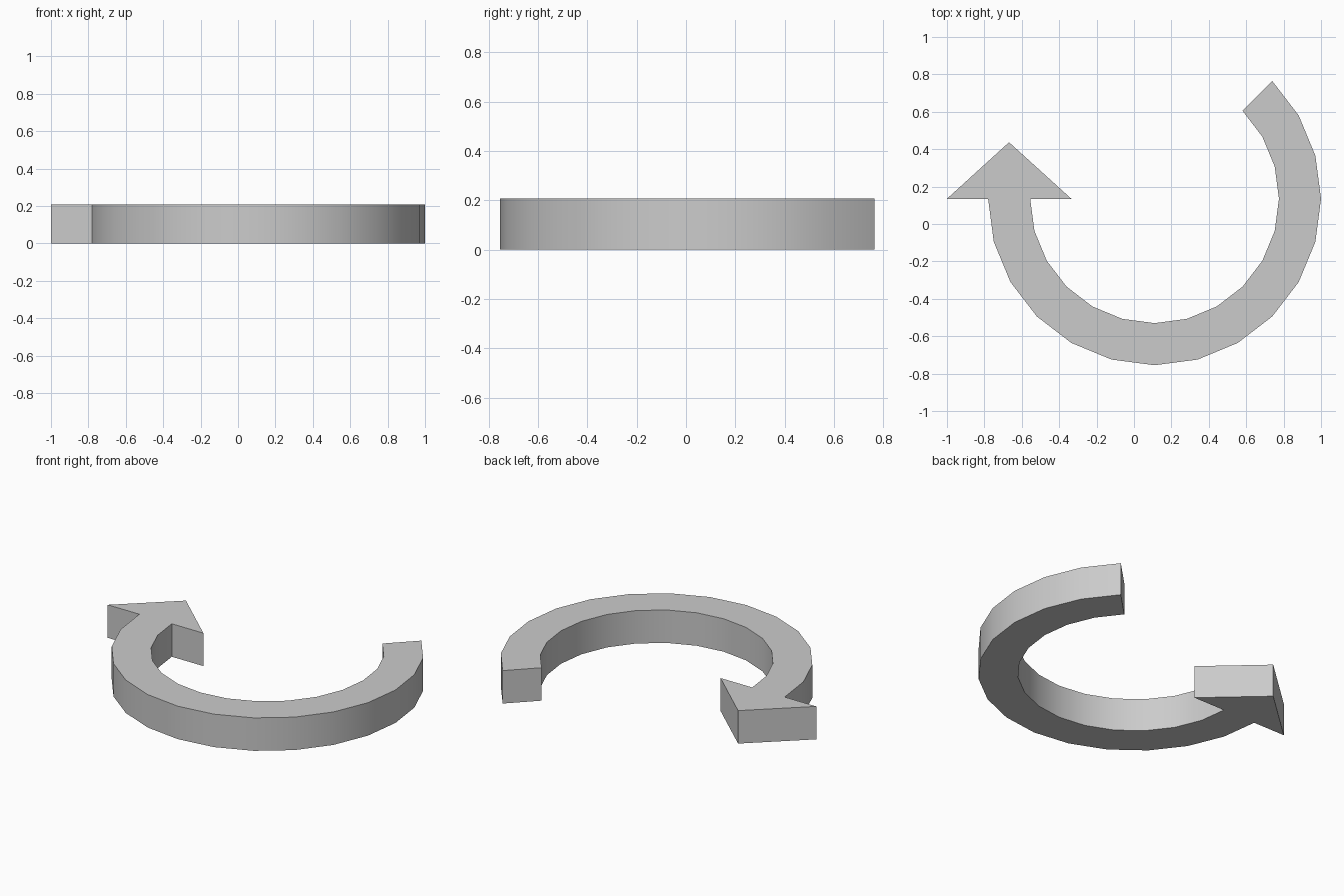
import bpy, bmesh
from math import cos, sin, radians
from mathutils import Vector

default = bpy.data.objects.get("Cube")
if default:
    bpy.data.objects.remove(default)

CENTER = Vector((0.11, 0.135, 0))
OUTER, INNER = 0.89, 0.665
HEIGHT = 0.207
START, STEP, SEGMENTS = 180, 15, 15

grey = bpy.data.materials.new("grey")
grey.use_nodes = True
colour = (0.6, 0.6, 0.6, 1)
grey.diffuse_color = colour
grey.node_tree.nodes["Principled BSDF"].inputs["Base Color"].default_value = colour

bm = bmesh.new()


def arc(radius):
    """Vertices along the curved shaft, from the arrowhead to the tail."""
    angles = [radians(START + STEP * i) for i in range(SEGMENTS + 1)]
    return [bm.verts.new(CENTER + radius * Vector((cos(a), sin(a), 0))) for a in angles]


# Curved shaft
outer, inner = arc(OUTER), arc(INNER)
for i in range(SEGMENTS):
    bm.faces.new((outer[i], outer[i + 1], inner[i + 1], inner[i]))

# Arrowhead, sharing the first edge of the shaft
left_barb, right_barb, tip = (
    bm.verts.new(p) for p in ((-1, CENTER.y, 0), (-0.335, CENTER.y, 0), (-0.668, 0.437, 0)))
bm.faces.new((left_barb, outer[0], inner[0], right_barb, tip))

# Thicken the flat outline into a solid
extruded = bmesh.ops.extrude_face_region(bm, geom=bm.faces[:], use_keep_orig=True)
top = [v for v in extruded["geom"] if isinstance(v, bmesh.types.BMVert)]
bmesh.ops.translate(bm, verts=top, vec=(0, 0, HEIGHT))
bmesh.ops.recalc_face_normals(bm, faces=bm.faces[:])

mesh = bpy.data.meshes.new("curved_arrow")
bm.to_mesh(mesh)
bm.free()
mesh.materials.append(grey)
arrow = bpy.data.objects.new("curved_arrow", mesh)
bpy.context.collection.objects.link(arrow)

# Smooth the curved walls and keep the corners sharp
bpy.ops.object.select_all(action='DESELECT')
arrow.select_set(True)
bpy.context.view_layer.objects.active = arrow
bpy.ops.object.shade_smooth_by_angle(angle=radians(30))
